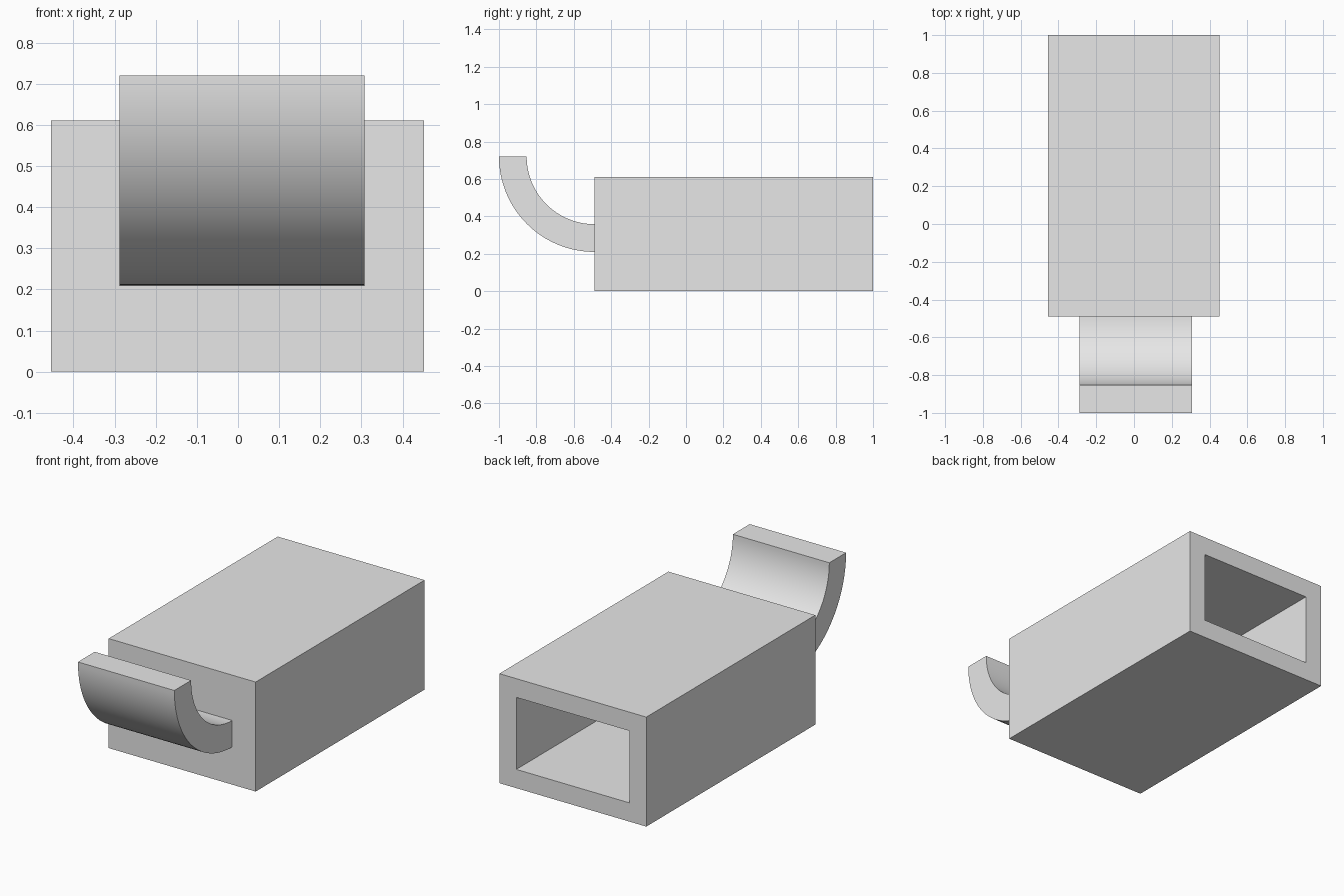
import bpy
import bmesh
import math
from mathutils import Vector

default = bpy.data.objects.get("Cube")
if default:
    bpy.data.objects.remove(default, do_unlink=True)

grey = bpy.data.materials.new("light_grey")
grey.use_nodes = True
grey.diffuse_color = (0.8, 0.8, 0.8, 1)
grey.node_tree.nodes["Principled BSDF"].inputs["Base Color"].default_value = (0.8, 0.8, 0.8, 1)


def finish(bm, name):
    bmesh.ops.recalc_face_normals(bm, faces=bm.faces)
    mesh = bpy.data.meshes.new(name)
    bm.to_mesh(mesh)
    bm.free()
    mesh.materials.append(grey)
    obj = bpy.data.objects.new(name, mesh)
    bpy.context.collection.objects.link(obj)
    return obj


LEFT, RIGHT = 0.452, -0.455
FRONT, BACK = -0.49, 1.0
HEIGHT, WALL = 0.611, 0.148

# Box body with an even wall around a cavity open at the back
bm = bmesh.new()
bmesh.ops.create_cube(bm, size=1)
for v in bm.verts:
    v.co = ((LEFT + RIGHT) / 2 + v.co.x * (LEFT - RIGHT),
            (FRONT + BACK) / 2 + v.co.y * (BACK - FRONT),
            (v.co.z + 0.5) * HEIGHT)
bm.normal_update()
rear = max(bm.faces, key=lambda f: f.normal.y)
bmesh.ops.inset_region(bm, faces=[rear], thickness=WALL)
pushed = bmesh.ops.extrude_discrete_faces(bm, faces=[rear])["faces"]
bmesh.ops.translate(bm, verts=pushed[0].verts, vec=(0, FRONT + WALL - BACK, 0))
finish(bm, "box_body")

# Curved lip: a quarter ring swept across the front
OUTER, INNER, STEPS = 0.51, 0.362, 32
LIP_RIGHT, LIP_LEFT, LIP_TOP = -0.288, 0.307, 0.72
bm = bmesh.new()


def arc_point(radius, i):
    a = math.pi / 2 * i / STEPS
    return bm.verts.new((LIP_RIGHT, FRONT - radius * math.cos(a), LIP_TOP - radius * math.sin(a)))


ring = [arc_point(OUTER, i) for i in range(STEPS + 1)]
ring += [arc_point(INNER, i) for i in reversed(range(STEPS + 1))]
profile = bm.faces.new(ring)
swept = bmesh.ops.extrude_face_region(bm, geom=[profile])["geom"]
bmesh.ops.translate(bm, vec=Vector((LIP_LEFT - LIP_RIGHT, 0, 0)),
                    verts=[g for g in swept if isinstance(g, bmesh.types.BMVert)])
lip = finish(bm, "curved_lip")

bpy.ops.object.select_all(action="DESELECT")
lip.select_set(True)
bpy.context.view_layer.objects.active = lip
bpy.ops.object.shade_smooth_by_angle(angle=math.radians(30))
